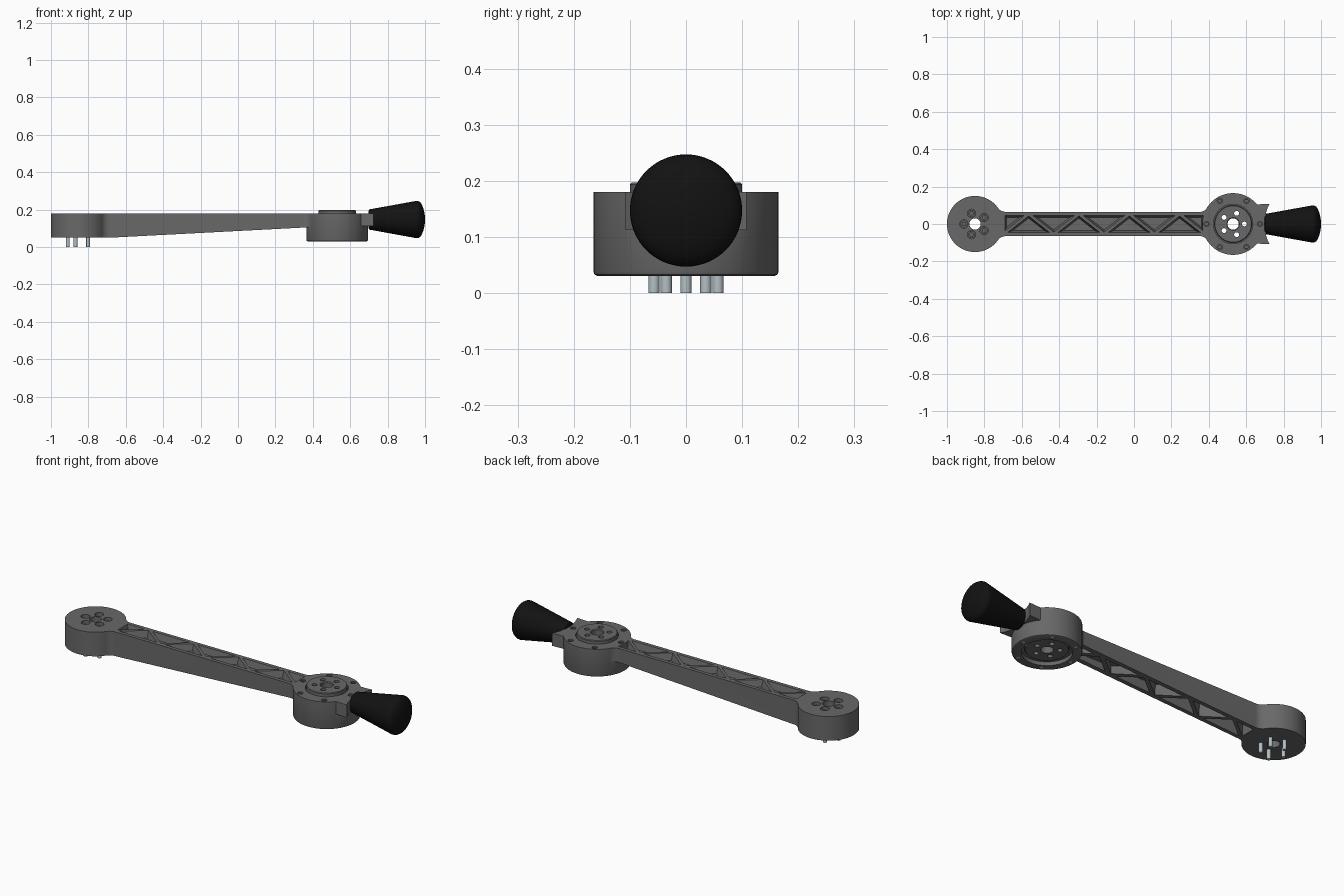
import bpy, bmesh
from math import pi, sin, cos, atan2, sqrt, hypot, radians
from mathutils import Matrix, Vector

if "Cube" in bpy.data.objects:
    bpy.data.objects.remove(bpy.data.objects["Cube"])


def material(name, rgb):
    m = bpy.data.materials.new(name)
    m.diffuse_color = (*rgb, 1)
    m.use_nodes = True
    m.node_tree.nodes["Principled BSDF"].inputs["Base Color"].default_value = m.diffuse_color
    return m


GREY = material("dark_metal", (0.14, 0.14, 0.14))
BLACK = material("black_rubber", (0.006, 0.006, 0.006))
STEEL = material("steel", (0.45, 0.52, 0.56))


def circle(cx, cy, r, n=32):
    return [(cx + r * cos(2 * pi * i / n), cy + r * sin(2 * pi * i / n)) for i in range(n)]


def ring(cx, r, n, start=0.0):
    return [(cx + r * cos(start + 2 * pi * i / n), r * sin(start + 2 * pi * i / n)) for i in range(n)]


def prism(bm, low, z0, z1, high=None):
    a = [bm.verts.new((x, y, z0)) for x, y in low]
    b = [bm.verts.new((x, y, z1)) for x, y in (high or low)]
    n = len(a)
    bm.faces.new(a[::-1])
    bm.faces.new(b)
    for i in range(n):
        bm.faces.new((a[i], a[(i + 1) % n], b[(i + 1) % n], b[i]))


def lathe(bm, prof, seg=96):
    closed = all(r > 0 for r, z in prof)
    rows = [[bm.verts.new((r * cos(2 * pi * k / seg), r * sin(2 * pi * k / seg), z)) for r, z in prof]
            for k in range(seg)]
    for k in range(seg):
        a, b = rows[k], rows[(k + 1) % seg]
        for i in range(len(prof) if closed else len(prof) - 1):
            j = (i + 1) % len(prof)
            bm.faces.new((a[i], b[i], b[j], a[j]))
    bmesh.ops.remove_doubles(bm, verts=bm.verts, dist=1e-6)


def make(name, bm, mat=None, matrix=None):
    if matrix:
        bm.transform(matrix)
    bmesh.ops.recalc_face_normals(bm, faces=bm.faces)
    me = bpy.data.meshes.new(name)
    bm.to_mesh(me)
    bm.free()
    ob = bpy.data.objects.new(name, me)
    bpy.context.collection.objects.link(ob)
    if mat:
        me.materials.append(mat)
    return ob


def activate(ob):
    bpy.ops.object.select_all(action='DESELECT')
    ob.select_set(True)
    bpy.context.view_layer.objects.active = ob


def boolean(ob, other, op):
    activate(ob)
    m = ob.modifiers.new("bool", 'BOOLEAN')
    m.operation, m.object, m.solver = op, other, 'EXACT'
    bpy.ops.object.modifier_apply(modifier=m.name)
    bpy.data.objects.remove(other)


def smooth(ob):
    activate(ob)
    bpy.ops.object.shade_smooth_by_angle(angle=radians(30))


LX, HX, HALF = -0.85, 0.53, 0.065


def fillet(R, f, n=10):
    """Arc from a disc of radius R onto the beam edge, relative to the disc centre."""
    cy = HALF + f
    cx = sqrt((R + f) ** 2 - cy ** 2)
    a0 = pi + atan2(cy, cx)
    return [(cx + f * cos(a), cy + f * sin(a)) for a in (a0 + (1.5 * pi - a0) * i / n for i in range(n + 1))]


# arm: end disc, filleted beam, sloping underside
left, right = fillet(0.15, 0.05), fillet(0.165, 0.04)
a1 = atan2(left[0][1], left[0][0])
upper = [(LX + 0.15 * cos(pi + (a1 - pi) * i / 40), 0.15 * sin(pi + (a1 - pi) * i / 40)) for i in range(40)]
upper[0] = (-1.0, 0.0)
upper += [(LX + x, y) for x, y in left]
upper += [(HX - x, y) for x, y in right[::-1]]
upper.append((0.40, right[0][1]))
bm = bmesh.new()
prism(bm, upper + [(x, -y) for x, y in upper[:0:-1]], 0.05, 0.18)
body = make("arm_body", bm, GREY)

bm = bmesh.new()
prism(bm, [(-0.68, 0.05), (-0.68, -0.1), (0.6, -0.1), (0.6, 0.117)], -0.3, 0.3)
boolean(body, make("slope_cutter", bm, None, Matrix.Rotation(pi / 2, 4, 'X')), 'DIFFERENCE')


# truss pockets on top and underneath, leaving a thin web
def inset(tri, d):
    p = [Vector(v) for v in tri]
    l = [(p[1] - p[2]).length, (p[2] - p[0]).length, (p[0] - p[1]).length]
    c = (p[0] * l[0] + p[1] * l[1] + p[2] * l[2]) / sum(l)
    area = abs((p[1] - p[0]).cross(p[2] - p[0])) / 2
    s = 1 - d / (2 * area / sum(l))
    return [tuple(c + (v - c) * s) for v in p]


X0, X1, Y = -0.698, 0.378, 0.053
step = (X1 - X0) / 8
nodes = [(X0 + i * step, -Y if i % 2 == 0 else Y) for i in range(9)]
tris = [nodes[i:i + 3] for i in range(7)]
tris += [[nodes[0], nodes[1], (X0, Y)], [nodes[8], nodes[7], (X1, Y)]]
bm = bmesh.new()
for t in tris:
    prism(bm, inset(t, 0.017), 0.145, 0.182, inset(t, 0.007))
    prism(bm, inset(t, 0.006), 0.02, 0.13, inset(t, 0.014))
boolean(body, make("pocket_cutter", bm), 'DIFFERENCE')

# hub housing
bm = bmesh.new()
lathe(bm, [(0.105, 0.05), (0.12, 0.05), (0.12, 0.03), (0.157, 0.03), (0.163, 0.033), (0.165, 0.038),
           (0.165, 0.18), (0.105, 0.18)])
boolean(body, make("housing", bm, GREY, Matrix.Translation((HX, 0, 0))), 'UNION')

# horned grip bracket
horn = [(0.645, 0.104), (0.725, 0.108), (0.714, 0.085), (0.706, 0.06), (0.703, 0.03)]
bm = bmesh.new()
prism(bm, horn + [(x, -y) for x, y in horn[::-1]], 0.112, 0.18)
boolean(body, make("bracket", bm, GREY), 'UNION')

# bores and screw recesses
bolts, screws = ring(LX, 0.06, 5, pi), ring(HX, 0.143, 6)
bm = bmesh.new()
prism(bm, circle(LX, 0, 0.03), 0, 0.3)
for x, y in bolts:
    prism(bm, circle(x, y, 0.022), 0.14, 0.3)
for x, y in screws:
    prism(bm, circle(x, y, 0.014, 24), 0.166, 0.3)
    prism(bm, circle(x, y, 0.012, 24), -0.1, 0.04)
boolean(body, make("bore_cutter", bm), 'DIFFERENCE')
smooth(body)

# rotor in the hub
bm = bmesh.new()
lathe(bm, [(0.03, 0.045), (0.10, 0.045), (0.10, 0.06), (0.11, 0.06), (0.11, 0.165), (0.10, 0.165),
           (0.10, 0.193), (0.097, 0.197), (0.034, 0.197), (0.03, 0.193)])
rotor = make("hub_rotor", bm, GREY, Matrix.Translation((HX, 0, 0)))
bm = bmesh.new()
for x, y in ring(HX, 0.06, 5):
    prism(bm, circle(x, y, 0.013, 24), -0.1, 0.3)
boolean(rotor, make("rotor_cutter", bm), 'DIFFERENCE')
smooth(rotor)


# socket head screws
def socket_heads(name, spots, r, z0, z1, hex_r):
    bm, cut = bmesh.new(), bmesh.new()
    for x, y in spots:
        prism(bm, circle(x, y, r, 24), z0, z1)
        prism(cut, circle(x, y, hex_r, 6), (z0 + z1) / 2, z1 + 0.02)
    ob = make(name, bm, GREY)
    boolean(ob, make(name + "_cutter", cut), 'DIFFERENCE')
    smooth(ob)


socket_heads("bolt_heads", bolts, 0.019, 0.135, 0.163, 0.010)
socket_heads("hub_screws", screws, 0.011, 0.160, 0.175, 0.006)
bm = bmesh.new()
for x, y in screws:
    prism(bm, circle(x, y, 0.010, 24), 0.031, 0.05)
smooth(make("hub_screws_below", bm, STEEL))

# bolt shanks under the end disc
bm = bmesh.new()
for x, y in bolts:
    prism(bm, circle(x, y, 0.010, 24), 0.0, 0.1)
smooth(make("bolt_shanks", bm, STEEL))

# tapered grip, lying along x
bm = bmesh.new()
lathe(bm, [(0, 0.69), (0.052, 0.70), (0.054, 0.702), (0.098, 0.945), (0.100, 0.955), (0.099, 0.964),
           (0.093, 0.974), (0.08, 0.983), (0.06, 0.991), (0.03, 0.998), (0, 1.0)], 64)
smooth(make("grip", bm, BLACK, Matrix.Translation((0, 0, 0.147)) @ Matrix.Rotation(pi / 2, 4, 'Y')))
